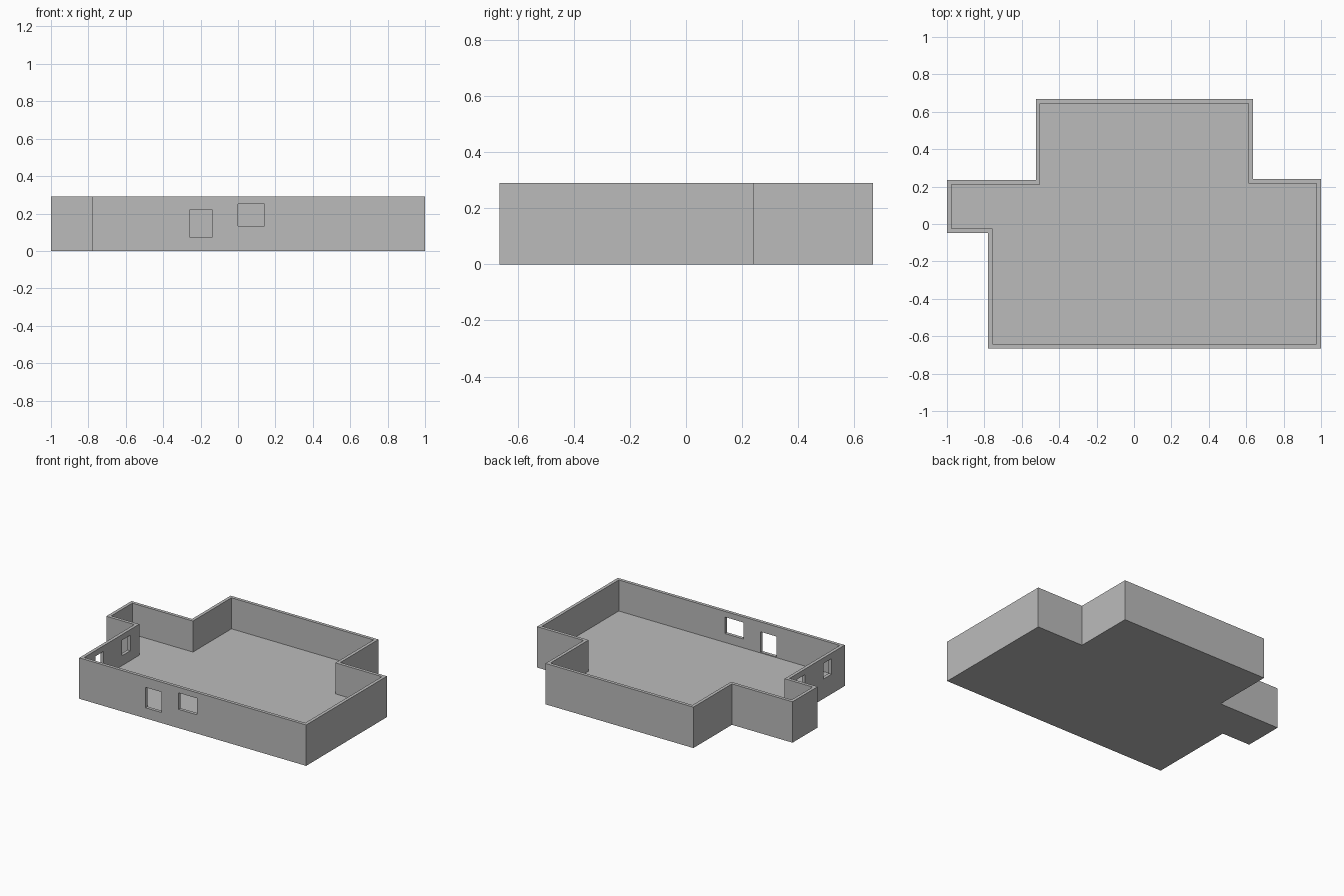
import bpy
import bmesh
from mathutils import Vector

cube = bpy.data.objects.get("Cube")
if cube:
    bpy.data.objects.remove(cube, do_unlink=True)

HEIGHT, FLOOR, WALL = 0.29, 0.07, 0.023

grey = bpy.data.materials.new("plain grey")
grey.use_nodes = True
colour = (0.5, 0.5, 0.5, 1)
grey.diffuse_color = colour
grey.node_tree.nodes["Principled BSDF"].inputs["Base Color"].default_value = colour

# Outer footprint, counter-clockwise
outline = [Vector(p) for p in (
    (-0.78, -0.665), (1, -0.665), (1, 0.24), (0.635, 0.24), (0.635, 0.667),
    (-0.525, 0.667), (-0.525, 0.235), (-1, 0.235), (-1, -0.047), (-0.78, -0.047))]


def inset(points, d):
    """Move each right-angled corner inwards by d on both of its walls."""
    result = []
    for i, p in enumerate(points):
        a = (p - points[i - 1]).normalized()
        b = (points[(i + 1) % len(points)] - p).normalized()
        result.append(p + d * Vector((-a.y - b.y, a.x + b.x)))
    return result


def make_object(name, bm):
    bmesh.ops.recalc_face_normals(bm, faces=bm.faces)
    mesh = bpy.data.meshes.new(name)
    bm.to_mesh(mesh)
    bm.free()
    mesh.materials.append(grey)
    obj = bpy.data.objects.new(name, mesh)
    bpy.context.collection.objects.link(obj)
    return obj


# Floor slab and walls as one solid tray
bm = bmesh.new()
inner = inset(outline, WALL)
loops = [[bm.verts.new((p.x, p.y, z)) for p in pts] for pts, z in (
    (outline, 0), (outline, HEIGHT), (inner, HEIGHT), (inner, FLOOR))]
for low, high in zip(loops, loops[1:]):
    for i in range(len(outline)):
        j = (i + 1) % len(outline)
        bm.faces.new((low[i], low[j], high[j], high[i]))
bm.faces.new(loops[0][::-1])
bm.faces.new(loops[-1])
house = make_object("house_walls_and_floor", bm)

# Openings: x range, y range, z range
front, side = (-0.7, -0.6), (-0.82, -0.72)
openings = (
    ((-0.26, -0.135), front, (0.075, 0.22)),
    ((0, 0.143), front, (0.133, 0.25)),
    (side, (-0.515, -0.425), (0.14, 0.25)),
    (side, (-0.22, -0.125), (0.14, 0.25)))
bm = bmesh.new()
for spans in openings:
    made = bmesh.ops.create_cube(bm, size=1)["verts"]
    for v in made:
        v.co = [(lo + hi) / 2 + c * (hi - lo) for c, (lo, hi) in zip(v.co, spans)]
cutter = make_object("window_cutter", bm)
cutter.hide_render = True
cutter.hide_set(True)

cut = house.modifiers.new("windows", 'BOOLEAN')
cut.operation = 'DIFFERENCE'
cut.solver = 'EXACT'
cut.object = cutter

# Bake the cut and drop the helper
bpy.context.view_layer.objects.active = house
house.select_set(True)
bpy.ops.object.modifier_apply(modifier=cut.name)
bpy.data.objects.remove(cutter, do_unlink=True)
